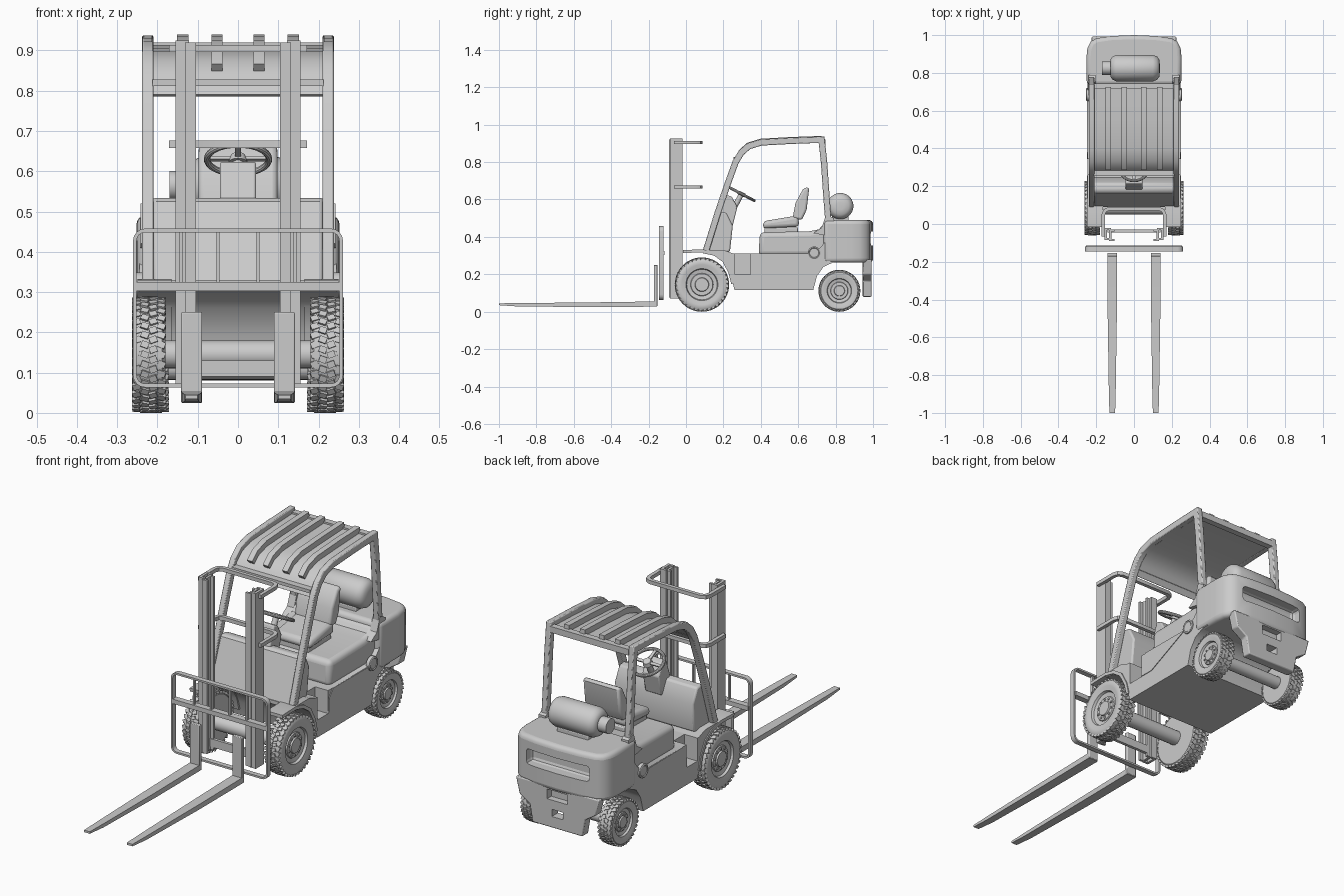
import bpy, bmesh, math
from mathutils import Matrix, Vector

if "Cube" in bpy.data.objects:
    bpy.data.objects.remove(bpy.data.objects["Cube"])

MAP = {'x': lambda u, v, t: (t, u, v), 'y': lambda u, v, t: (u, t, v), 'z': lambda u, v, t: (u, v, t)}


def finish(name, bm, bevel=0, mirror=False, seg=2):
    bmesh.ops.recalc_face_normals(bm, faces=bm.faces)
    me = bpy.data.meshes.new(name)
    bm.to_mesh(me)
    bm.free()
    ob = bpy.data.objects.new(name, me)
    bpy.context.collection.objects.link(ob)
    if bevel:
        m = ob.modifiers.new("bevel", 'BEVEL')
        m.width, m.segments, m.angle_limit = bevel, seg, 0.7
    if mirror:
        ob.modifiers.new("mirror", 'MIRROR')
    return ob


def prism(name, pts, axis, a, b, bevel=0, mirror=False, seg=2):
    """Extrude a 2D outline along an axis from a to b."""
    bm = bmesh.new()
    f = MAP[axis]
    lo, hi = [[bm.verts.new(f(u, v, t)) for u, v in pts] for t in (a, b)]
    n = len(pts)
    for i in range(n):
        bm.faces.new((lo[i], lo[(i + 1) % n], hi[(i + 1) % n], hi[i]))
    bm.faces.new(lo)
    bm.faces.new(hi)
    return finish(name, bm, bevel, mirror, seg)


def strip(name, pts, w, axis, a, b, closed=False, bevel=0, mirror=False):
    """Flat bar of width w following a 2D path, extruded from a to b."""
    bm = bmesh.new()
    f = MAP[axis]
    P = [Vector(p) for p in pts]
    n = len(P)
    rings = []
    for i, p in enumerate(P):
        prv = P[i - 1] if (closed or i) else None
        nxt = P[(i + 1) % n] if (closed or i < n - 1) else None
        d0 = (p - prv).normalized() if prv is not None else (nxt - p).normalized()
        d1 = (nxt - p).normalized() if nxt is not None else d0
        d = (d0 + d1).normalized()
        o = Vector((-d.y, d.x)) * (w / 2 / max(d.dot(d0), 0.4))
        rings.append([bm.verts.new(f(*q, t)) for q, t in ((p + o, a), (p - o, a), (p - o, b), (p + o, b))])
    for i in range(n if closed else n - 1):
        r, s = rings[i], rings[(i + 1) % n]
        for k in range(4):
            bm.faces.new((r[k], r[(k + 1) % 4], s[(k + 1) % 4], s[k]))
    if not closed:
        bm.faces.new(rings[0])
        bm.faces.new(rings[-1])
    return finish(name, bm, bevel, mirror)


def box(name, x, y, z, bevel=0, mirror=False, seg=2):
    return prism(name, [(x[0], y[0]), (x[1], y[0]), (x[1], y[1]), (x[0], y[1])], 'z', z[0], z[1], bevel, mirror, seg)


def lathe(bm, prof, c, n=48):
    """Revolve (x, radius) points around an x-parallel axis through c."""
    rings = [[bm.verts.new((c[0] + x, c[1] + r * math.cos(k * math.tau / n), c[2] + r * math.sin(k * math.tau / n)))
              for k in range(n)] for x, r in prof]
    for r, s in zip(rings, rings[1:]):
        for k in range(n):
            bm.faces.new((r[k], r[(k + 1) % n], s[(k + 1) % n], s[k]))
    bm.faces.new(rings[0])
    bm.faces.new(rings[-1])


def rounded(u0, u1, v0, v1, r, n=4):
    out = []
    for k, (cu, cv) in enumerate(((u1 - r, v1 - r), (u0 + r, v1 - r), (u0 + r, v0 + r), (u1 - r, v0 + r))):
        for i in range(n + 1):
            t = (k + i / n) * math.pi / 2
            out.append((cu + r * math.cos(t), cv + r * math.sin(t)))
    return out


def cut(ob, name, x, y, z, bevel=0):
    c = box(name, x, y, z, bevel)
    c.hide_render = True
    c.hide_set(True)
    m = ob.modifiers.new("cut", 'BOOLEAN')
    m.object, m.solver = c, 'EXACT'


# wheels with tread lugs and bolts
def wheel(name, x, y, R, h, lugs):
    bm = bmesh.new()
    c = (x, y, R)
    lathe(bm, [(-h, .3 * R), (-h, .62 * R), (-h, .88 * R), (-.8 * h, .96 * R), (.8 * h, .96 * R), (h, .88 * R),
               (1.02 * h, .74 * R), (.88 * h, .63 * R), (.88 * h, .59 * R), (.6 * h, .56 * R), (.5 * h, .42 * R),
               (.62 * h, .4 * R), (.62 * h, .26 * R), (.8 * h, .24 * R), (.8 * h, .05 * R)], c)
    for row in range(4):
        off = (row - 1.5) * .5 * h
        for k in range(lugs):
            a = (k + .5 * (row % 2)) * math.tau / lugs
            rad = (.965 if row in (1, 2) else .945) * R
            m = (Matrix.Translation(c) @ Matrix.Rotation(a, 4, 'X') @ Matrix.Translation((off, 0, rad))
                 @ Matrix.Rotation(.35 * (-1) ** row, 4, 'Z')
                 @ Matrix.Diagonal((.46 * h, 3.9 * R / lugs, .07 * R, 1)))
            bmesh.ops.create_cube(bm, size=1, matrix=m)
    for k in range(10):
        m = (Matrix.Translation(c) @ Matrix.Rotation(k * math.tau / 10, 4, 'X')
             @ Matrix.Translation((.66 * h, 0, .33 * R)) @ Matrix.Rotation(math.pi / 2, 4, 'Y'))
        bmesh.ops.create_cone(bm, cap_ends=True, segments=6, radius1=.04 * R, radius2=.04 * R, depth=.15 * h, matrix=m)
    finish(name, bm, mirror=True)


wheel("front_wheels", .221, .085, .145, .041, 36)
wheel("rear_wheels", .208, .82, .112, .036, 32)
for nm, y, z, r in (("front_axle", .085, .145, .035), ("rear_axle", .82, .112, .03)):
    bm = bmesh.new()
    lathe(bm, [(-.19, r), (.19, r)], (0, y, z), 20)
    finish(nm, bm)

# chassis with wheel arches and side steps
chassis = prism("chassis", [(.09, .33), (.09, .312), (.15, .3), (.205, .26), (.24, .19), (.26, .115), (.68, .115),
                            (.70, .19), (.735, .24), (.79, .265), (.82, .265), (.82, .42), (.77, .405), (.72, .345),
                            (.67, .312), (.25, .312), (.2, .33)], 'x', -.245, .245)
for s in (-1, 1):
    x = sorted((s * .175, s * .3))
    cut(chassis, "step_cutter", x, (.262, .345), (.2, .36))
strip("front_fenders", [(-.015, .322), (.09, .325), (.15, .31), (.2, .275), (.235, .21), (.25, .15)], .016, 'x',
      .165, .25, mirror=True)
prism("side_sill_sweep", [(.38, .312), (.35, .275), (.345, .2), (.42, .2), (.66, .31)], 'x', .24, .248, mirror=True)
bm = bmesh.new()
lathe(bm, [(.235, .034), (.252, .034), (.255, .028), (.252, .024)], (0, .685, .315), 32)
finish("side_caps", bm, mirror=True)

# cowl, dash and steering
prism("front_cowl", [(.09, .32), (.165, .525), (.18, .535), (.215, .53), (.25, .46), (.235, .32)], 'x', -.212, .212, .008)
prism("steering_column", [(.17, .5), (.215, .625), (.245, .615), (.275, .56), (.25, .46)], 'x', -.045, .045, .006)
T = Matrix.Translation((0, .297, .63)) @ Matrix.Rotation(math.radians(-28), 4, 'X')
bpy.ops.mesh.primitive_torus_add(major_radius=.077, minor_radius=.008, major_segments=40, minor_segments=10)
bpy.context.object.name = "steering_wheel"
bpy.context.object.matrix_world = T
bm = bmesh.new()
bmesh.ops.create_cone(bm, cap_ends=True, segments=20, radius1=.024, radius2=.018, depth=.02, matrix=T)
bmesh.ops.create_cone(bm, cap_ends=True, segments=16, radius1=.014, radius2=.014, depth=.09,
                      matrix=T @ Matrix.Translation((0, 0, -.045)))
for a in (0, 180, 270):
    bmesh.ops.create_cube(bm, size=1, matrix=T @ Matrix.Rotation(math.radians(a), 4, 'Z')
                          @ Matrix.Translation((.045, 0, 0)) @ Matrix.Diagonal((.065, .014, .007, 1)))
finish("steering_hub", bm)

# engine hood and seat
prism("engine_hood", [(.388, .3), (.395, .425), (.66, .43), (.71, .44), (.74, .475), (.8, .475), (.8, .3)], 'x',
      -.222, .222, .025, seg=4)
box("seat_base", (-.085, .085), (.42, .6), (.42, .45), .005)
prism("seat_cushion", [(.41, .445), (.415, .485), (.48, .495), (.6, .515), (.605, .455)], 'x', -.1, .1, .018, seg=3)
prism("seat_back", [(.57, .5), (.585, .58), (.625, .655), (.65, .668), (.658, .655), (.645, .545), (.62, .49)], 'x',
      -.098, .098, .018, seg=3)

# counterweight with grille slot and lower tow plate
half = [(.25, .735), (.252, .88), (.247, .93), (.23, .965), (.2, .983), (.12, .995), (0, 1.0)]
weight = prism("counterweight", half + [(-x, y) for x, y in half[-2::-1]], 'z', .262, .49, .022, seg=4)
weight.modifiers["bevel"].angle_limit = 1.2
cut(weight, "slot_cutter", (-.17, .17), (.94, 1.1), (.355, .43), .015)
lower = [(.225, .28), (.205, .2), (.15, .165), (.135, .08)]
plate = prism("lower_weight", lower + [(-x, z) for x, z in lower[::-1]], 'y', .945, .992, .005)
cut(plate, "tow_cutter", (-.03, .03), (.9, 1.1), (.135, .17))
cut(plate, "tow_notch_cutter", (-.055, .055), (.96, 1.1), (.215, .262))

# gas tank
bm = bmesh.new()
lathe(bm, [(-.17, .028), (-.17, .036), (-.125, .036), (-.125, .045), (-.115, .06), (-.095, .07), (.1, .07), (.122, .062),
           (.134, .045), (.137, .02)], (0, .825, .565), 40)
finish("gas_tank", bm)
box("tank_cradle", (-.08, .09), (.78, .87), (.48, .51), .004)

# overhead guard
top = [(.265, .8), (.295, .85), (.335, .885), (.4, .905), (.56, .914), (.725, .92)]
strip("guard_rails", [(.105, .32), (.17, .53), (.225, .69)] + top + [(.738, .8), (.752, .6), (.768, .40)], .034, 'x',
      .21, .238, bevel=.004, mirror=True)
prism("guard_foot", [(.68, .42), (.725, .45), (.75, .52), (.79, .5), (.79, .40)], 'x', .205, .242, mirror=True)
strip("roof_sheet", [(y, z - .012) for y, z in top], .008, 'x', -.212, .212)
for i, x in enumerate((.052, .137)):
    strip("roof_slats_%d" % i, [(y, z + .005) for y, z in top[1:]], .03, 'x', x - .014, x + .014, mirror=True)
box("roof_front_bar", (-.212, .212), (.253, .285), (.812, .828))
box("roof_rear_bar", (-.212, .212), (.715, .745), (.89, .92))

# mast channels and tie bars
prism("outer_mast", [(.122, -.085), (.155, -.085), (.155, -.02), (.122, -.02), (.122, -.032), (.142, -.032),
                     (.142, -.073), (.122, -.073)], 'z', .07, .925, mirror=True)
prism("inner_mast", [(.104, -.09), (.132, -.09), (.132, -.03), (.104, -.03), (.104, -.041), (.12, -.041),
                     (.12, -.079), (.104, -.079)], 'z', .075, .92, mirror=True)
for z in (.905, .667):
    strip("mast_tie", [(-.162, -.065), (-.162, .05), (-.155, .07), (-.135, .08), (.135, .08), (.155, .07), (.162, .05),
                       (.162, -.065)], .018, 'z', z - .009, z + .009)
box("mast_crossbar", (-.14, .14), (-.045, -.03), (.09, .13))

# load backrest and carriage
strip("backrest_frame", rounded(-.256, .256, .068, .453, .025), .009, 'y', -.145, -.12, closed=True)
box("carriage_bar", (-.255, .255), (-.145, -.115), (.303, .325))
for i, x in enumerate((.05, .142)):
    box("backrest_bars_%d" % i, (x - .004, x + .004), (-.14, -.125), (.32, .452), mirror=True)

# forks
bm = bmesh.new()
secs = [(-.155, .026, .027, .055), (-.5, .024, .025, .05), (-.9, .018, .028, .046), (-1.0, .015, .035, .045)]
rings = [[bm.verts.new((.115 + sx * w, y, z)) for sx, z in ((-1, a), (1, a), (1, b), (-1, b))] for y, w, a, b in secs]
for r, s in zip(rings, rings[1:]):
    for k in range(4):
        bm.faces.new((r[k], r[(k + 1) % 4], s[(k + 1) % 4], s[k]))
bm.faces.new(rings[0])
bm.faces.new(rings[-1])
finish("fork_blades", bm, mirror=True)
box("fork_shanks", (.089, .141), (-.172, -.153), (.03, .25), .003, mirror=True)

# shading
for ob in bpy.data.objects:
    ob.select_set(ob.type == 'MESH' and not ob.hide_render)
bpy.context.view_layer.objects.active = bpy.data.objects["chassis"]
bpy.ops.object.shade_smooth_by_angle(angle=math.radians(35))
